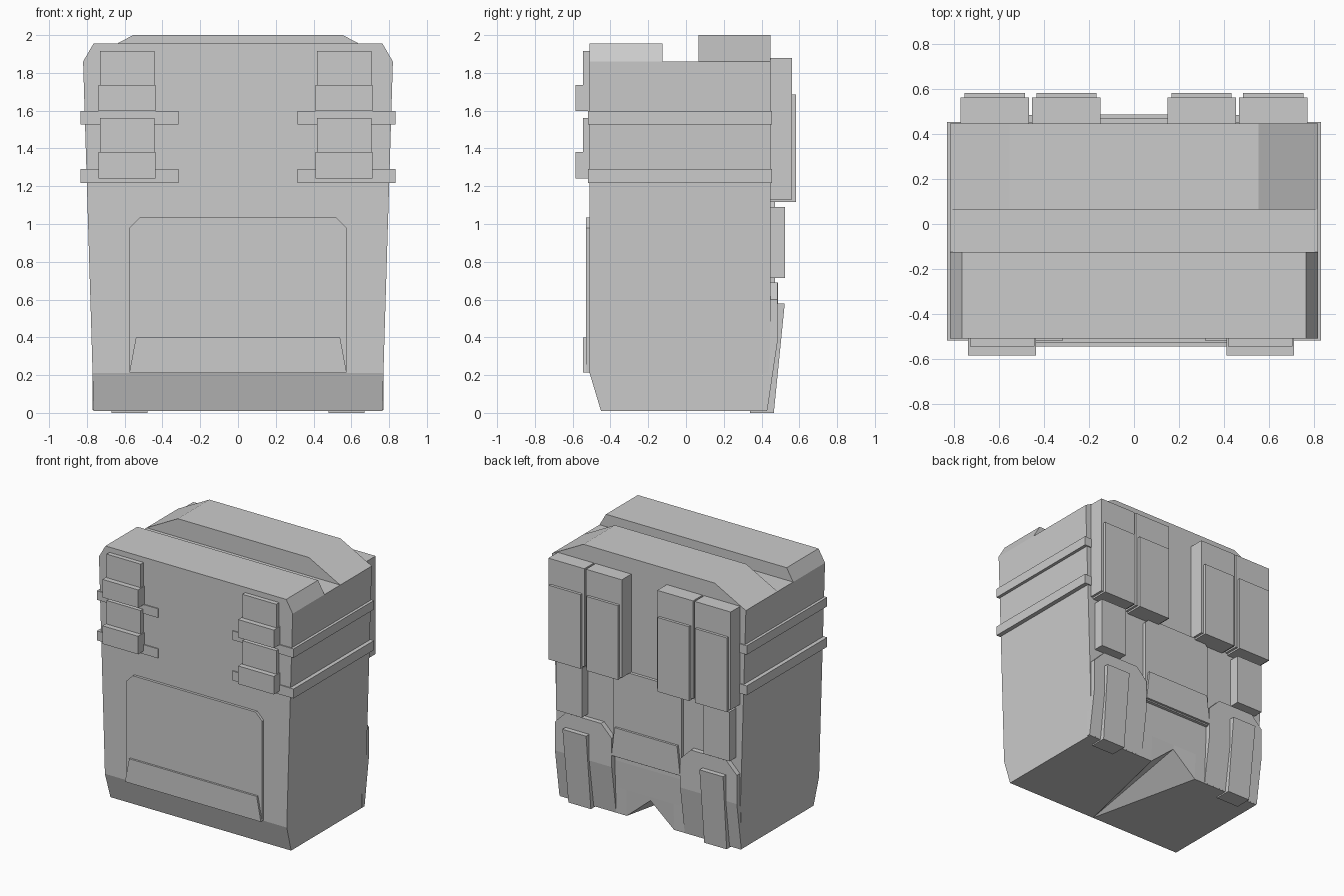
import bpy, bmesh

if "Cube" in bpy.data.objects:
    bpy.data.objects.remove(bpy.data.objects["Cube"])


def finish(name, bm):
    bmesh.ops.recalc_face_normals(bm, faces=bm.faces)
    mesh = bpy.data.meshes.new(name)
    bm.to_mesh(mesh)
    bm.free()
    obj = bpy.data.objects.new(name, mesh)
    bpy.context.collection.objects.link(obj)
    return obj


def prism(name, outline, y0, y1):
    """Extrude an x-z outline along y; y0 and y1 may be functions of z."""
    bm = bmesh.new()
    at = lambda y, z: y(z) if callable(y) else y
    a = [bm.verts.new((x, at(y0, z), z)) for x, z in outline]
    b = [bm.verts.new((x, at(y1, z), z)) for x, z in outline]
    bm.faces.new(a)
    bm.faces.new(b[::-1])
    for i in range(len(a)):
        j = (i + 1) % len(a)
        bm.faces.new((a[i], b[i], b[j], a[j]))
    return finish(name, bm)


def box(name, x0, x1, y0, y1, z0, z1):
    return prism(name, [(x0, z0), (x1, z0), (x1, z1), (x0, z1)], y0, y1)


def panel(name, w, z0, z1, c, y0, y1):
    return prism(name, [(-w, z0), (w, z0), (w, z1 - c), (w - c, z1),
                        (c - w, z1), (-w, z1 - c)], y0, y1)


# Main body: tapered rings, with a V-shaped notch under the back edge
bm = bmesh.new()
rings = []
for w, yf, yb, z in [(.765, -.45, .43, .01), (.77, -.51, .437, .21),
                     (.776, -.51, .447, .42), (.82, -.51, .447, 1.86)]:
    mid = .18 if z < .1 else z
    ring = [(-w, yf, z), (0, yf, z), (w, yf, z), (w, yb, z),
            (.2, yb, z), (0, yb, mid), (-.2, yb, z), (-w, yb, z)]
    rings.append([bm.verts.new(p) for p in ring])
for lo, hi in zip(rings, rings[1:]):
    for i in range(8):
        j = (i + 1) % 8
        bm.faces.new((lo[i], lo[j], hi[j], hi[i]))
bm.faces.new(rings[-1])
r = rings[0]
for ids in [(1, 2, 3, 4), (1, 4, 5), (1, 5, 6), (1, 6, 7, 0)]:
    bm.faces.new([r[i] for i in ids])
finish("body", bm)

# Two ridges on the lid
for name, w, z, y0, y1 in [("front_lid_ridge", .765, 1.955, -.51, -.125),
                           ("back_lid_ridge", .555, 2.0, .065, .447)]:
    prism(name, [(-.82, 1.86), (.82, 1.86), (w, z), (-w, z)], y0, y1)

# Front pocket with its lower bar
panel("front_pocket", .575, .215, 1.035, .055, -.53, -.50)
prism("front_pocket_bar", [(-.575, .215), (.575, .215), (.54, .4), (-.54, .4)], -.545, -.50)

# Back panel with its lower bar
panel("back_panel", .29, .46, 1.13, .04, .43, .47)
prism("back_panel_bar", [(-.29, .47), (.29, .47), (.265, .69), (-.265, .69)], .43, .487)

# Front buckles
for side, cx in (("left", -.587), ("right", .562)):
    for dz in (0, -.355):
        box(side + "_buckle_plate", cx - .144, cx + .144, -.545, -.50, 1.7 + dz, 1.915 + dz)
        box(side + "_buckle_clasp", cx - .151, cx + .151, -.585, -.50, 1.597 + dz, 1.735 + dz)

for s, side in ((-1, "left"), (1, "right")):
    # Side straps
    for z0, z1 in ((1.528, 1.597), (1.218, 1.29)):
        box(side + "_strap", s * .315, s * .833, -.518, .455, z0, z1)
    # Upper back pouches with front flaps
    for x0, x1 in ((.15, .453), (.467, .772)):
        box(side + "_upper_pouch", s * x0, s * x1, .43, .562, 1.13, 1.88)
        box(side + "_upper_flap", s * (x0 + .018), s * (x1 - .018), .44, .583, 1.117, 1.685)
    # Middle back pouch
    box(side + "_middle_pouch", s * .515, s * .735, .43, .525, .713, 1.09)
    # Lower back pouch, bent inward at the base
    prism(side + "_lower_pouch", [(s * x, z) for x, z in (
        (.29, .38), (.77, .38), (.77, .6), (.68, .69), (.38, .69), (.29, .6))], .43, .485)
    slope = lambda z: .43 + .055 * (z - .01) / .37
    prism(side + "_lower_pouch_base", [(s * x, z) for x, z in (
        (.29, .015), (.77, .015), (.77, .38), (.29, .38))], .40, slope)
    # Sloped strip that reaches the ground
    prism(side + "_foot_strip", [(s * x, z) for x, z in (
        (.48, 0), (.67, 0), (.68, .58), (.48, .58))], .34, lambda z: .465 + .1 * z)
